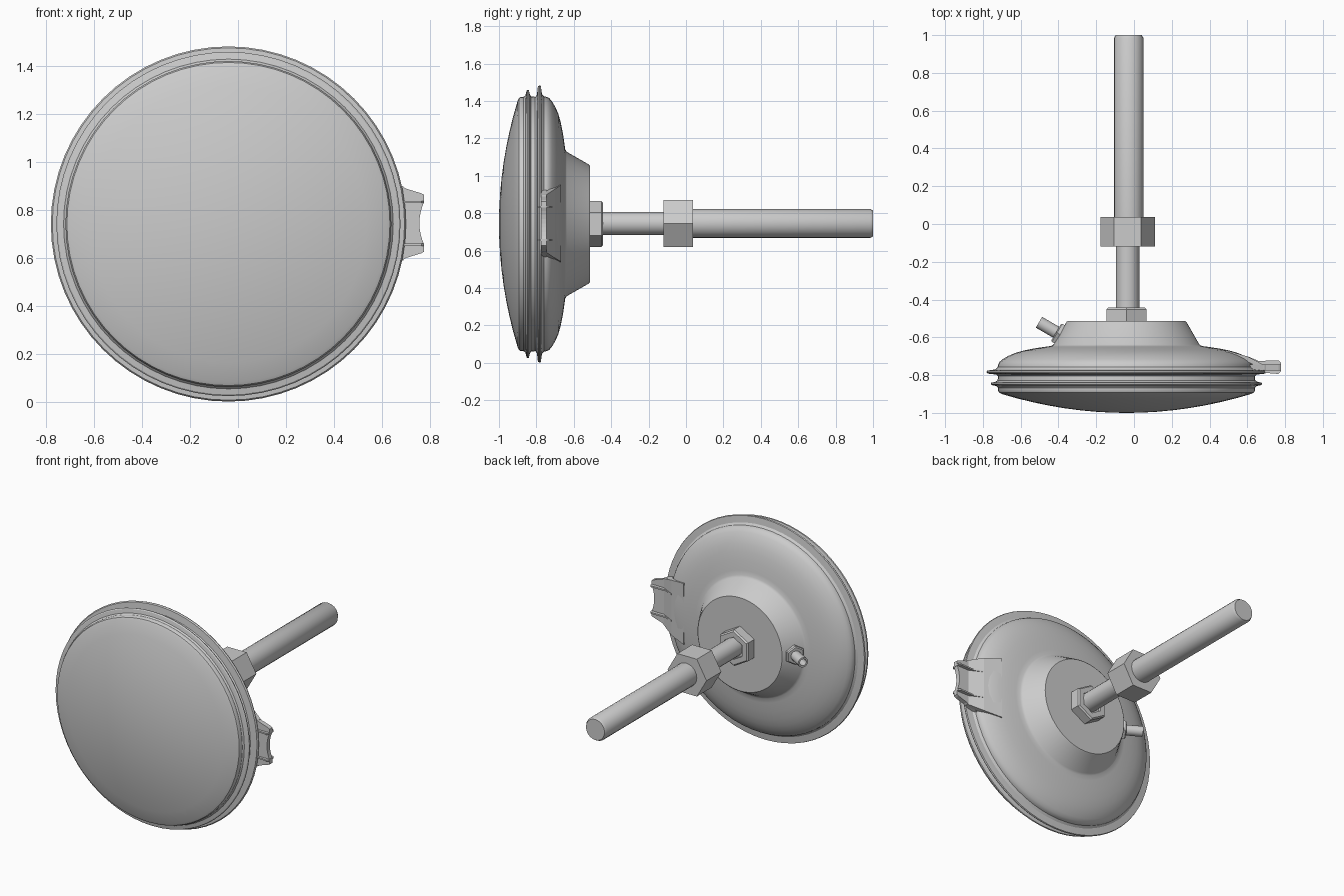
import bpy, bmesh, math
from mathutils import Vector

if "Cube" in bpy.data.objects:
    bpy.data.objects.remove(bpy.data.objects["Cube"])

CX, CZ = -0.04, 0.742


def finish(name, bm, smooth=True):
    bmesh.ops.remove_doubles(bm, verts=bm.verts, dist=1e-5)
    bmesh.ops.recalc_face_normals(bm, faces=bm.faces)
    me = bpy.data.meshes.new(name)
    bm.to_mesh(me)
    bm.free()
    ob = bpy.data.objects.new(name, me)
    bpy.context.collection.objects.link(ob)
    if smooth:
        bpy.ops.object.select_all(action='DESELECT')
        ob.select_set(True)
        bpy.context.view_layer.objects.active = ob
        bpy.ops.object.shade_smooth_by_angle(angle=math.radians(32))
    return ob


def lathe(name, profile, seg, origin=(CX, 0, CZ), axis=(0, 1, 0), phase=0, smooth=True):
    """Spin (radius, distance) pairs around an axis; phase 0 puts a corner at the top."""
    d = Vector(axis).normalized()
    u = Vector((0, 0, 1))
    v = d.cross(u)
    bm = bmesh.new()
    rings = []
    for r, t in profile:
        n = seg if r > 0 else 1
        rings.append([bm.verts.new(Vector(origin) + d * t
                      + r * (u * math.cos(phase + 2 * math.pi * i / seg)
                             + v * math.sin(phase + 2 * math.pi * i / seg)))
                      for i in range(n)])
    for a, b in zip(rings, rings[1:]):
        for i in range(seg):
            j = (i + 1) % seg
            q = [a[i % len(a)], a[j % len(a)], b[j % len(b)], b[i % len(b)]]
            bm.faces.new(list(dict.fromkeys(q)))
    return finish(name, bm, smooth)


def prism(name, pts, lo, hi, place):
    """Extrude a 2D outline from lo to hi; place maps (a, b, depth) to a point."""
    bm = bmesh.new()
    f = bm.faces.new([bm.verts.new(place(a, b, lo)) for a, b in pts])
    ext = bmesh.ops.extrude_face_region(bm, geom=[f])
    shift = Vector(place(0, 0, hi)) - Vector(place(0, 0, lo))
    bmesh.ops.translate(bm, vec=shift,
                        verts=[e for e in ext['geom'] if isinstance(e, bmesh.types.BMVert)])
    return finish(name, bm, False)


# Chamber: domed front, two clamp flanges, rounded back and raised conical boss
dome = [(0.66 * k / 8, -1 + 0.1 * (k / 8) ** 2) for k in range(9)]
shell = [(0.674, -0.893), (0.68, -0.882), (0.68, -0.868), (0.688, -0.858),
         (0.712, -0.853), (0.718, -0.847), (0.716, -0.840), (0.695, -0.836),
         (0.682, -0.828), (0.680, -0.806), (0.690, -0.797), (0.735, -0.792),
         (0.741, -0.784), (0.738, -0.776), (0.695, -0.770), (0.682, -0.758),
         (0.680, -0.745), (0.672, -0.730), (0.655, -0.716), (0.625, -0.698),
         (0.590, -0.683), (0.545, -0.670), (0.490, -0.659), (0.430, -0.650),
         (0.400, -0.646), (0.386, -0.638), (0.318, -0.519), (0.312, -0.514), (0, -0.514)]
lathe("chamber_body", dome + shell, 64)

# Rod assembly
lathe("rod_seal_nut", [(0, -0.52), (0.122, -0.52), (0.122, -0.452), (0.112, -0.443),
                       (0.075, -0.443), (0.075, -0.46), (0, -0.46)], 6, smooth=False)
ROD = (-0.034, 0, 0.745)
lathe("thin_rod", [(0, -0.51), (0.062, -0.51), (0.062, -0.1), (0, -0.1)], 20, ROD)
lathe("lock_nut", [(0, -0.12), (0.144, -0.12), (0.144, 0.037), (0, 0.037)],
      6, ROD, phase=math.pi / 6, smooth=False)
lathe("push_rod", [(0, 0.03), (0.078, 0.03), (0.078, 0.985), (0.069, 1.0), (0, 1.0)],
      20, (-0.028, 0, 0.745))

# Air port standing square to the boss cone
PORT, OUT = (-0.395, -0.583, CZ), (-0.86, 0.5, 0)
lathe("port_seat", [(0, -0.05), (0.085, -0.05), (0.066, -0.008), (0, -0.008)], 24, PORT, OUT)
lathe("port_nut", [(0, -0.02), (0.064, -0.02), (0.064, 0.014), (0.056, 0.02), (0, 0.02)],
      6, PORT, OUT, smooth=False)
lathe("port_tube", [(0, 0), (0.033, 0), (0.033, 0.125), (0.022, 0.125), (0.022, 0.06), (0, 0.06)],
      16, PORT, OUT)

# Side bracket: notched tab, sloping strap against the back, two ribs
half = [(0.60, 0.185), (0.685, 0.155), (0.70, 0.145), (0.765, 0.125), (0.777, 0.118), (0.777, 0.098)]
notch = [(0.757 + 0.02 * (k / 4) ** 2, -0.09 * k / 4) for k in range(-4, 5)]
outline = half + notch + [(x, -z) for x, z in reversed(half)]
prism("bracket_tab", outline, -0.775, -0.745, lambda a, b, y: (a, y, CZ + 0.003 + b))

strap = [(0.485, -0.667), (0.60, -0.701), (0.69, -0.747), (0.69, -0.770), (0.60, -0.73), (0.485, -0.69)]
strap_ob = prism("bracket_strap", strap, -0.205, 0.205, lambda a, b, z: (a, b, CZ + 0.003 + z))
for v in strap_ob.data.vertices:
    if v.co.x > 0.55:
        s = 0.75 if v.co.x > 0.65 else 0.9
        v.co.z = CZ + (v.co.z - CZ) * s

rib = [(0.60, -0.70), (0.66, -0.725), (0.765, -0.722), (0.777, -0.732),
       (0.777, -0.782), (0.765, -0.794), (0.66, -0.785), (0.60, -0.77)]
for side, z in (("lower", -0.089), ("upper", 0.089)):
    prism("bracket_rib_" + side, rib, z - 0.005, z + 0.005,
          lambda a, b, d: (a, b, CZ + 0.003 + d))
